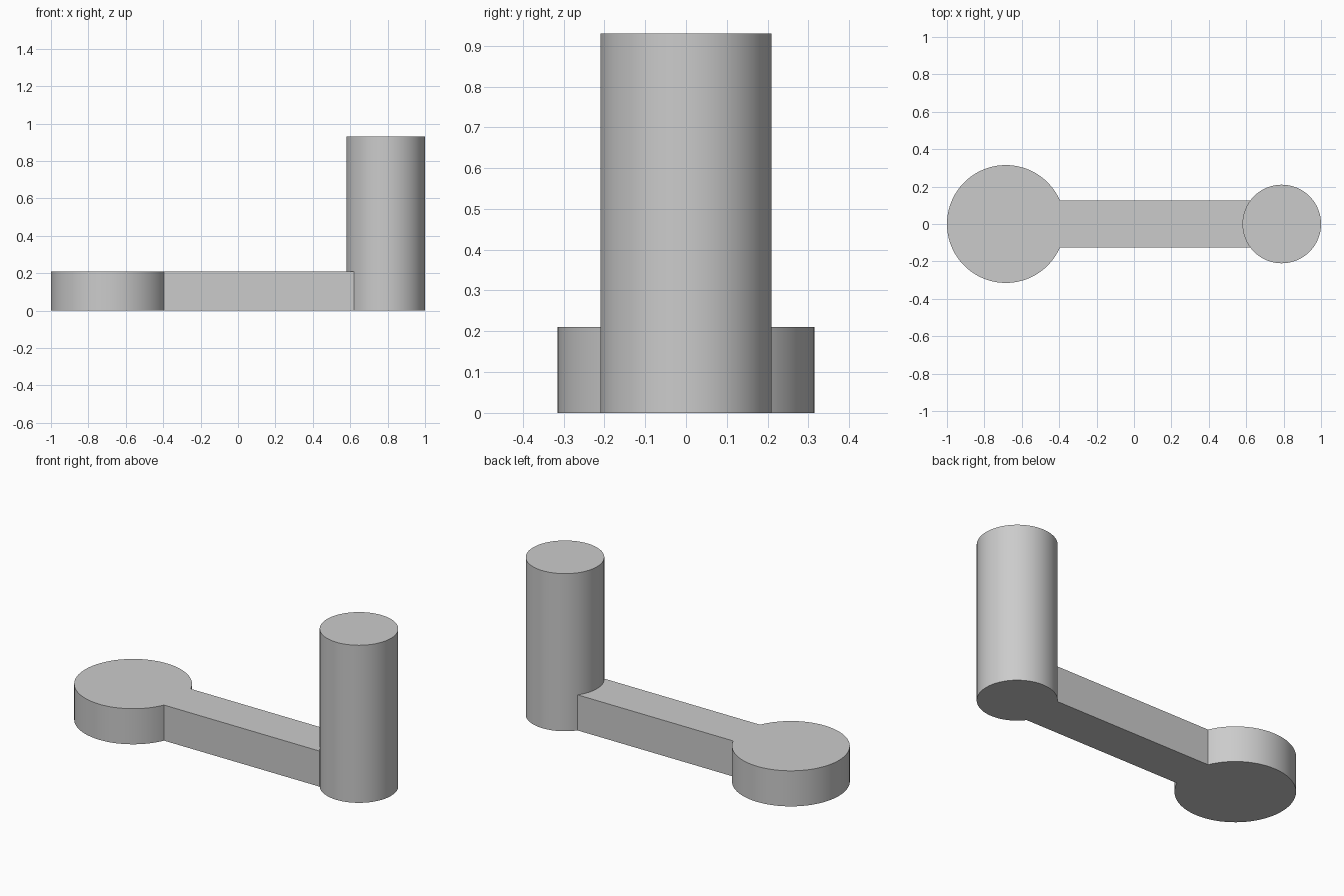
import bpy
import bmesh
from math import asin, cos, sin, pi

if "Cube" in bpy.data.objects:
    bpy.data.objects.remove(bpy.data.objects["Cube"], do_unlink=True)

HUB_X, HUB_R = -0.685, 0.315
POST_X, POST_R, POST_H = 0.79, 0.21, 0.93
ARM_HALF, ARM_H = 0.125, 0.21

grey = bpy.data.materials.new("plain grey")
grey.use_nodes = True
colour = (0.6, 0.6, 0.6, 1)
grey.diffuse_color = colour
grey.node_tree.nodes["Principled BSDF"].inputs["Base Color"].default_value = colour


def arc(cx, r, start, end, steps):
    """Points along an arc centred on the x axis, both ends included."""
    angles = [start + (end - start) * i / steps for i in range(steps + 1)]
    return [(cx + r * cos(a), r * sin(a)) for a in angles]


def prism(name, outline, height):
    """Extrude a closed counter-clockwise outline up from the floor."""
    bm = bmesh.new()
    base = bm.faces.new([bm.verts.new((x, y, 0)) for x, y in outline])
    top = bmesh.ops.extrude_face_region(bm, geom=[base], use_keep_orig=True)["geom"]
    bmesh.ops.translate(bm, vec=(0, 0, height),
                        verts=[v for v in top if isinstance(v, bmesh.types.BMVert)])
    bmesh.ops.recalc_face_normals(bm, faces=bm.faces)
    mesh = bpy.data.meshes.new(name)
    bm.to_mesh(mesh)
    bm.free()
    mesh.materials.append(grey)
    obj = bpy.data.objects.new(name, mesh)
    bpy.context.collection.objects.link(obj)
    bpy.ops.object.select_all(action="DESELECT")
    obj.select_set(True)
    bpy.context.view_layer.objects.active = obj
    bpy.ops.object.shade_smooth_by_angle(angle=pi / 6)
    return obj


# Angles at which the straight arm meets the hub and the post
hub_a = asin(ARM_HALF / HUB_R)
post_a = asin(ARM_HALF / POST_R)
joint = arc(POST_X, POST_R, pi - post_a, pi + post_a, 24)

# Round hub and arm in one flat plate, ending against the post
hub = arc(HUB_X, HUB_R, hub_a, 2 * pi - hub_a, 96)
prism("hub_and_arm", hub + joint[::-1], ARM_H)

# Upright post, sharing the joint's points with the arm
outer = arc(POST_X, POST_R, pi + post_a, 3 * pi - post_a, 72)
prism("post", joint + outer[1:-1], POST_H)
